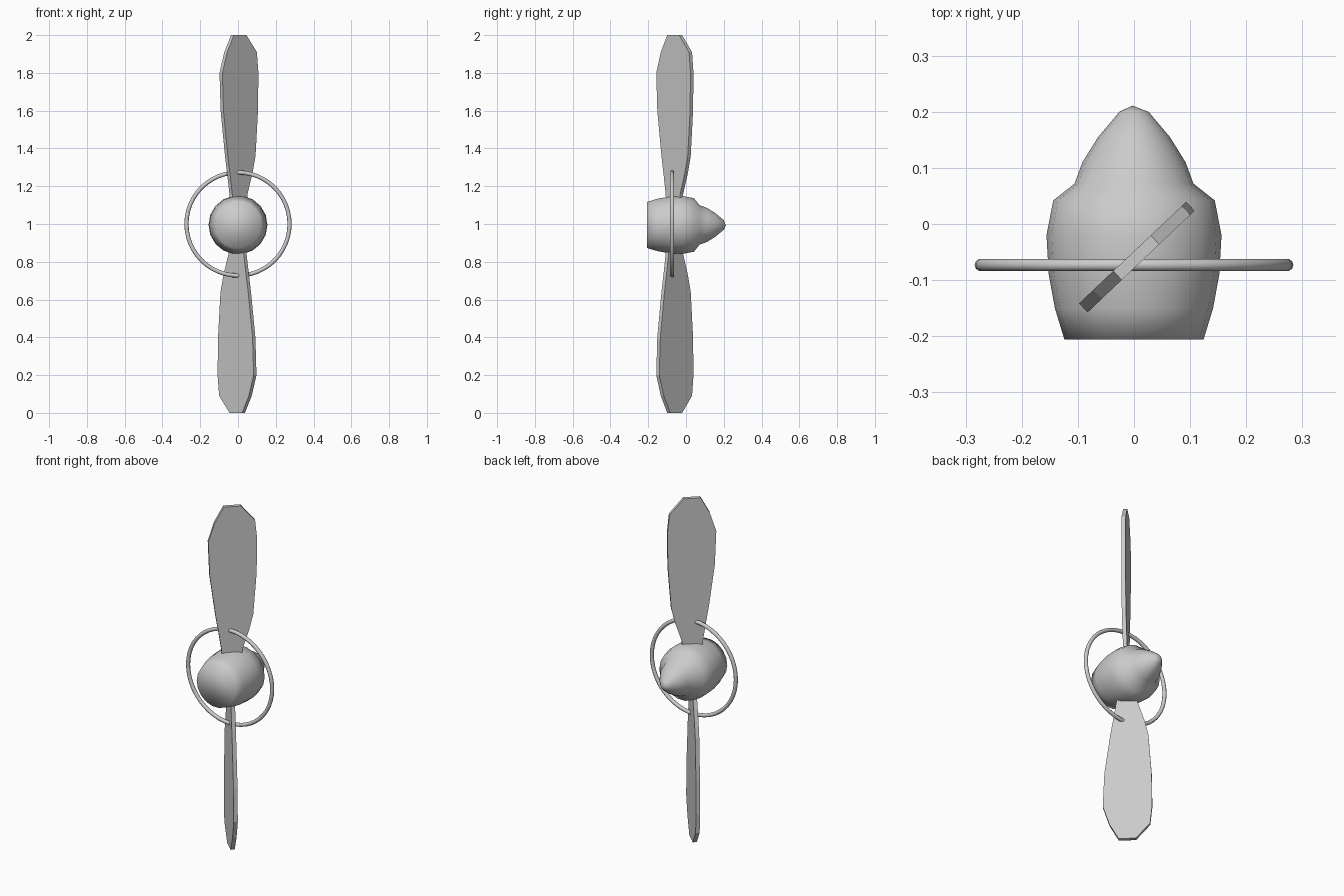
import bpy, bmesh
from math import sin, cos, pi, radians
from mathutils import Matrix, Vector

if "Cube" in bpy.data.objects:
    bpy.data.objects.remove(bpy.data.objects["Cube"])


def make_object(name, bm):
    bmesh.ops.recalc_face_normals(bm, faces=bm.faces)
    me = bpy.data.meshes.new(name)
    bm.to_mesh(me)
    bm.free()
    ob = bpy.data.objects.new(name, me)
    bpy.context.collection.objects.link(ob)
    return ob


def smooth(ob):
    for p in ob.data.polygons:
        p.use_smooth = True


# Hub: profile (y, radius) revolved round the y axis
profile = [(-0.206, 0.124), (-0.15, 0.141), (-0.09, 0.152), (-0.02, 0.156),
           (0.042, 0.144), (0.072, 0.106), (0.11, 0.092), (0.155, 0.064),
           (0.2, 0.026)]
SIDES = 18
bm = bmesh.new()
rings = []
for y, r in profile:
    rings.append([bm.verts.new((r * cos(2 * pi * i / SIDES), y,
                                0.995 + r * sin(2 * pi * i / SIDES)))
                  for i in range(SIDES)])
for a, b in zip(rings, rings[1:]):
    for i in range(SIDES):
        j = (i + 1) % SIDES
        bm.faces.new((a[i], a[j], b[j], b[i]))
bm.faces.new(rings[0])
tip = bm.verts.new((-0.003, 0.211, 0.993))
for i in range(SIDES):
    bm.faces.new((rings[-1][i], rings[-1][(i + 1) % SIDES], tip))
smooth(make_object("hub", bm))

# Blades: stations (height, trailing edge, leading edge) along the pitched chord
stations = [(0.05, -0.05, 0.05), (0.16, -0.058, 0.054), (0.27, -0.075, 0.09),
            (0.36, -0.09, 0.112), (0.6, -0.122, 0.13), (0.8, -0.13, 0.133),
            (0.91, -0.095, 0.122), (1.0, -0.046, 0.046)]
chord = Vector((cos(radians(43.5)), sin(radians(43.5)), 0))
normal = Vector((-chord.y, chord.x, 0))


def blade(name, turn):
    bm = bmesh.new()
    loops = []
    for z, lo, hi in stations:
        base = Vector((0.004, -0.06, z))
        loops.append([bm.verts.new(base + chord * s + normal * t)
                      for s, t in ((lo, -0.011), (hi, -0.011),
                                   (hi, 0.011), (lo, 0.011))])
    for a, b in zip(loops, loops[1:]):
        for i in range(4):
            j = (i + 1) % 4
            bm.faces.new((a[i], a[j], b[j], b[i]))
    bm.faces.new(loops[0])
    bm.faces.new(loops[-1])
    bm.transform(Matrix.Translation((0, 0, 1)) @ Matrix.Rotation(turn, 4, 'Y'))
    make_object(name, bm)


blade("upper_blade", 0)
blade("lower_blade", pi)

# Thin hoop passing through both blades
bpy.ops.mesh.primitive_torus_add(major_radius=0.273, minor_radius=0.011,
                                 major_segments=48, minor_segments=10,
                                 location=(0, -0.073, 1.0),
                                 rotation=(pi / 2, 0, 0))
hoop = bpy.context.object
hoop.name = "hoop"
smooth(hoop)
